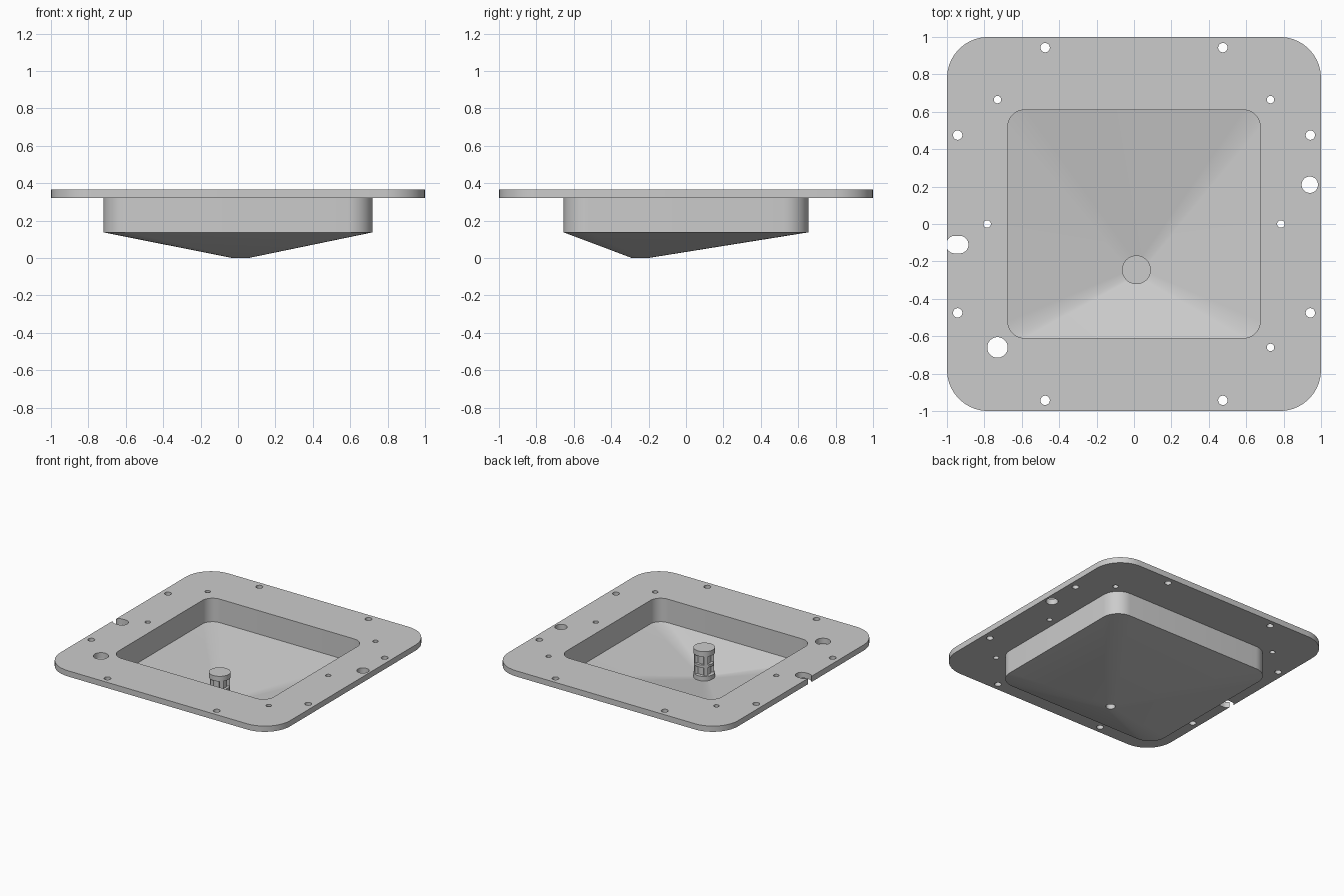
import bpy, bmesh, math
from mathutils import Vector

cube = bpy.data.objects.get("Cube")
if cube:
    bpy.data.objects.remove(cube)

steel = bpy.data.materials.new("brushed grey")
steel.use_nodes = True
GREY = (0.6, 0.6, 0.6, 1)
steel.diffuse_color = GREY
steel.node_tree.nodes["Principled BSDF"].inputs["Base Color"].default_value = GREY

SEG = 10                      # segments per rounded corner
DRAIN = Vector((0.013, -0.245))


def make(name, bm):
    bmesh.ops.remove_doubles(bm, verts=bm.verts, dist=1e-5)
    bmesh.ops.recalc_face_normals(bm, faces=bm.faces)
    mesh = bpy.data.meshes.new(name)
    bm.to_mesh(mesh)
    bm.free()
    mesh.materials.append(steel)
    obj = bpy.data.objects.new(name, mesh)
    bpy.context.collection.objects.link(obj)
    return obj


def smooth(obj):
    bpy.ops.object.select_all(action='DESELECT')
    obj.select_set(True)
    bpy.context.view_layer.objects.active = obj
    bpy.ops.object.shade_smooth_by_angle(angle=math.radians(30))


def rounded(hx, hy, r, z, centre=(0, 0)):
    """Rounded rectangle; a circle when hx = hy = r."""
    pts = []
    for q, (sx, sy) in enumerate([(1, 1), (-1, 1), (-1, -1), (1, -1)]):
        for i in range(SEG + 1):
            a = (q + i / SEG) * math.pi / 2
            pts.append((centre[0] + sx * (hx - r) + r * math.cos(a),
                        centre[1] + sy * (hy - r) + r * math.sin(a), z))
    return pts


def circle(r, z):
    return rounded(r, r, r, z, DRAIN)


def skin(bm, rings, closed=False):
    loops = [[bm.verts.new(p) for p in ring] for ring in rings]
    pairs = list(zip(loops, loops[1:]))
    if closed:
        pairs.append((loops[-1], loops[0]))
    for a, b in pairs:
        n = len(a)
        for i in range(n):
            j = (i + 1) % n
            bm.faces.new((a[i], a[j], b[j], b[i]))
    return loops


def prism(bm, pts, z0, z1):
    loops = skin(bm, [[(x, y, z) for x, y in pts] for z in (z0, z1)])
    for loop in loops:
        bm.faces.new(loop)


# Flange and sloping basin as one closed shell
bm = bmesh.new()
skin(bm, [
    rounded(1, 1, 0.22, 0.32),
    rounded(1, 1, 0.22, 0.365),
    rounded(0.675, 0.61, 0.09, 0.365),
    rounded(0.675, 0.61, 0.09, 0.18),
    circle(0.034, 0.042),
    circle(0.034, 0),
    circle(0.045, 0),
    rounded(0.72, 0.655, 0.135, 0.137),
    rounded(0.72, 0.655, 0.135, 0.32),
], closed=True)
basin = make("flanged_basin", bm)

# Flange holes: x, y, radius, half stretch along x
holes = [(-0.73, -0.66, 0.055, 0), (0.94, 0.21, 0.044, 0), (-0.945, -0.11, 0.047, 0.013),
         (0.73, -0.66, 0.02, 0)]
for s in (-1, 1):
    holes += [(s * 0.73, 0.665, 0.02, 0), (s * 0.785, 0, 0.02, 0)]
    for t in (-1, 1):
        holes += [(s * 0.475, t * 0.943, 0.025, 0), (s * 0.943, t * 0.475, 0.025, 0)]
bm = bmesh.new()
for x, y, r, stretch in holes:
    pts = []
    for i in range(24):
        a = (i + 0.5) * math.tau / 24
        pts.append((x + r * math.cos(a) + math.copysign(stretch, math.cos(a)),
                    y + r * math.sin(a)))
    prism(bm, pts, 0.25, 0.45)
cutter = make("hole_cutter", bm)
cutter.hide_render = True

cut = basin.modifiers.new("holes", 'BOOLEAN')
cut.operation, cut.solver, cut.object = 'DIFFERENCE', 'EXACT', cutter
bpy.context.view_layer.objects.active = basin
basin.select_set(True)
bpy.ops.object.modifier_apply(modifier=cut.name)
bpy.data.objects.remove(cutter)
smooth(basin)

# Drain post: foot collar, hollow stem with a middle ring, and cap
bm = bmesh.new()
skin(bm, [circle(r, z) for r, z in [
    (0.034, 0.03), (0.076, 0.03), (0.076, 0.085), (0.05, 0.085),
    (0.05, 0.15), (0.07, 0.15), (0.07, 0.17), (0.05, 0.17),
    (0.05, 0.25), (0.034, 0.25)]], closed=True)
smooth(make("drain_stem", bm))

bm = bmesh.new()
prism(bm, [p[:2] for p in circle(0.077, 0)[::1] if True], 0.24, 0.28)
smooth(make("drain_cap", bm))

# Upright ribs around the stem
bm = bmesh.new()
for k in range(4):
    a = math.radians(45 + 90 * k)
    out = Vector((math.cos(a), math.sin(a)))
    side = Vector((-out.y, out.x)) * 0.014
    prism(bm, [DRAIN + out * d + side * s
               for d, s in ((0.04, -1), (0.07, -1), (0.07, 1), (0.04, 1))], 0.08, 0.245)
make("drain_ribs", bm)
